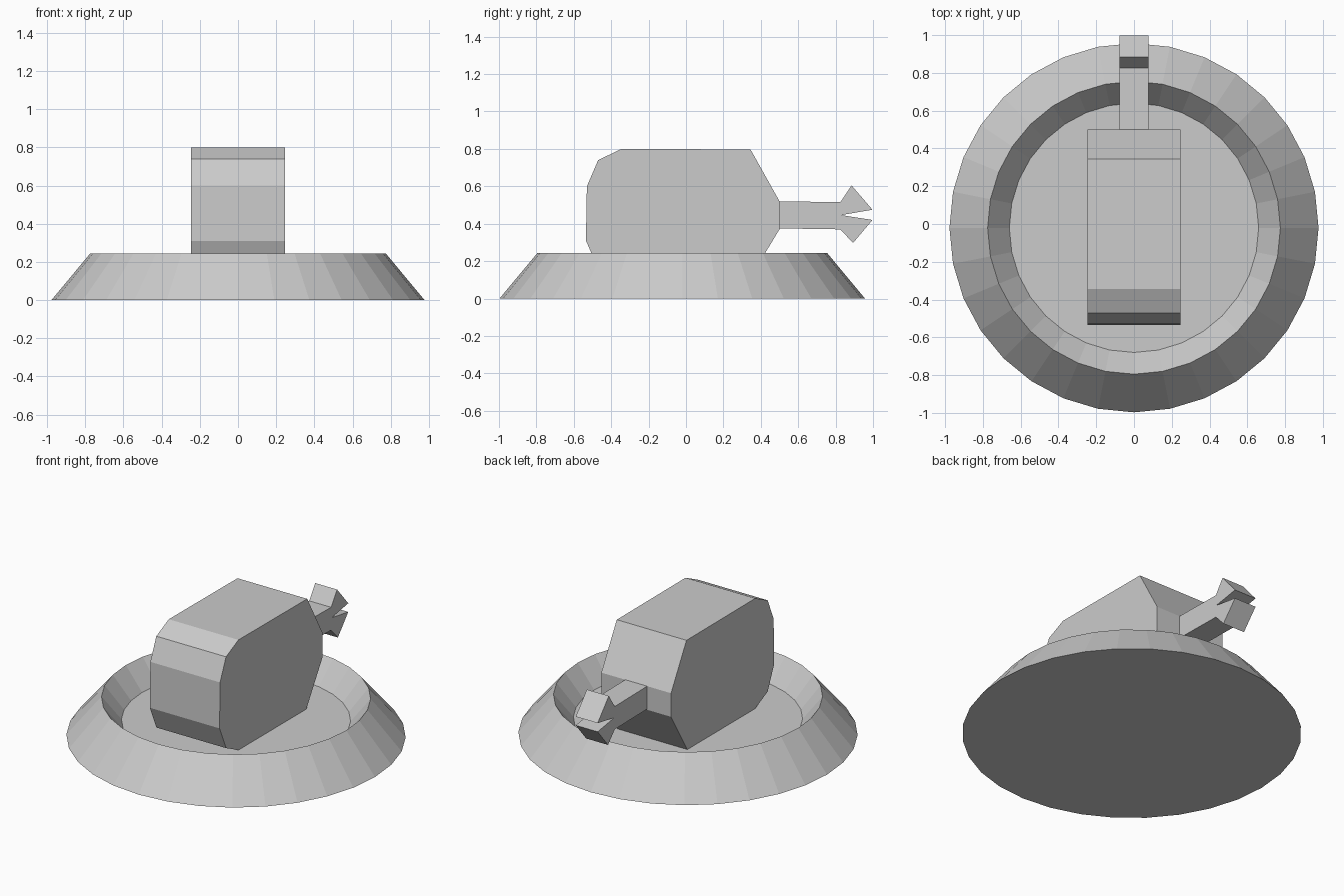
import bpy, bmesh
from math import sin, cos, pi

if "Cube" in bpy.data.objects:
    bpy.data.objects.remove(bpy.data.objects["Cube"])


def finish(bm, name):
    bmesh.ops.recalc_face_normals(bm, faces=bm.faces)
    mesh = bpy.data.meshes.new(name)
    bm.to_mesh(mesh)
    bm.free()
    obj = bpy.data.objects.new(name, mesh)
    bpy.context.collection.objects.link(obj)
    return obj


def lathe(name, profile, sides, cy):
    """Flat-sided turned solid, capped at both ends of the profile."""
    bm = bmesh.new()
    rings = [[bm.verts.new((r * cos(2 * pi * i / sides),
                            cy + r * sin(2 * pi * i / sides), z))
              for i in range(sides)] for r, z in profile]
    for a, b in zip(rings, rings[1:]):
        for i in range(sides):
            j = (i + 1) % sides
            bm.faces.new((a[i], a[j], b[j], b[i]))
    bm.faces.new(rings[0])
    bm.faces.new(rings[-1])
    return finish(bm, name)


def extrude_profile(name, outline, half_width):
    """Side outline (y, z) extruded across x."""
    bm = bmesh.new()
    face = bm.faces.new([bm.verts.new((-half_width, y, z)) for y, z in outline])
    new = bmesh.ops.extrude_face_region(bm, geom=[face])["geom"]
    verts = [g for g in new if isinstance(g, bmesh.types.BMVert)]
    bmesh.ops.translate(bm, verts=verts, vec=(2 * half_width, 0, 0))
    # original face is kept as the opposite cap
    return finish(bm, name)


# Dish-shaped base with sloping rim and recessed floor
lathe("base_dish", [(0.977, 0), (0.775, 0.243), (0.66, 0.10)], 32, -0.02)

# Chamfered housing block
extrude_profile("housing", [
    (-0.34, 0.098), (-0.47, 0.16), (-0.535, 0.31), (-0.53, 0.60),
    (-0.47, 0.74), (-0.345, 0.80), (0.345, 0.797), (0.5, 0.52),
    (0.5, 0.37), (0.335, 0.098)], 0.245)

# Arm with a forked, flared tip
extrude_profile("forked_arm", [
    (0.5, 0.375), (0.825, 0.37), (0.893, 0.297), (0.997, 0.42),
    (0.83, 0.446), (0.997, 0.475), (0.885, 0.605), (0.825, 0.515),
    (0.5, 0.52)], 0.077)
